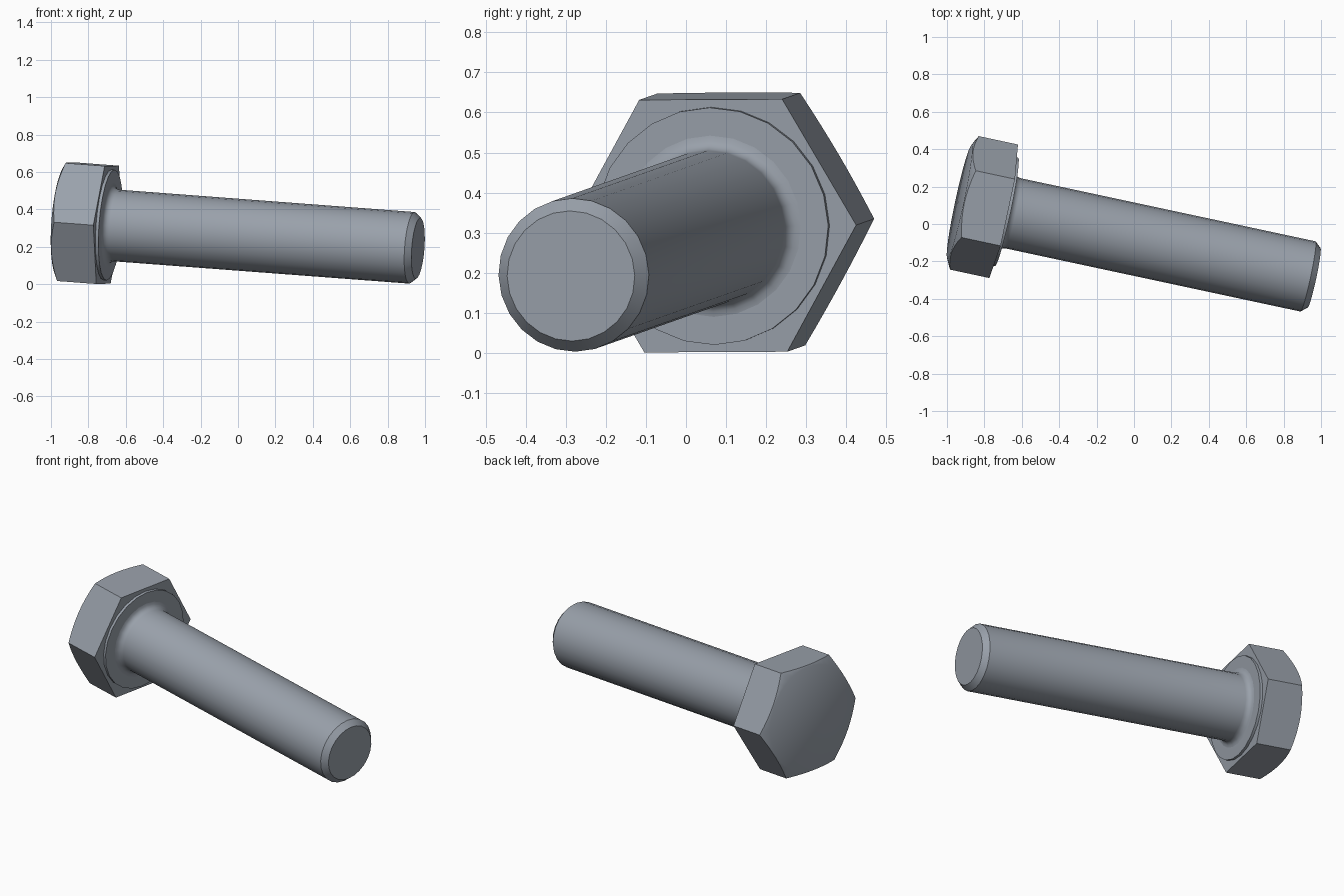
import bpy
import bmesh
import math
from mathutils import Matrix, Vector

cube = bpy.data.objects.get("Cube")
if cube:
    bpy.data.objects.remove(cube, do_unlink=True)

# Steel material
steel = bpy.data.materials.new("steel_grey")
steel.use_nodes = True
colour = (0.32, 0.355, 0.405, 1)
steel.diffuse_color = colour
steel.node_tree.nodes["Principled BSDF"].inputs["Base Color"].default_value = colour

# Bolt frame: local z runs along the axis from the head's underside to the tip
axis = Vector((0.975, -0.2087, -0.0736)).normalized()
across = Vector((0.21, 0.978, 0.005))
across = (across - axis * across.dot(axis)).normalized()
up = axis.cross(across)
FRAME = Matrix((across, up, axis)).transposed().to_4x4()
FRAME.translation = Vector((-0.697, 0.068, 0.317))

LENGTH = 1.702
CORNER = 0.365
FLAT = CORNER * math.cos(math.pi / 6)


def circle(radius, z):
    return lambda a: (radius, z)


def hex_radius(a):
    return FLAT / math.cos((a % (math.pi / 3)) - math.pi / 6)


def chamfer_z(radius):
    return -0.215 - 0.48 * (CORNER - radius)


def build(name, rings, steps, start=None, end=None):
    """Skin rings of (radius, z) around the axis, with optional fan ends."""
    bm = bmesh.new()
    loops = []
    for ring in rings:
        loop = []
        for i in range(steps):
            a = math.tau * i / steps
            r, z = ring(a)
            loop.append(bm.verts.new((r * math.cos(a), r * math.sin(a), z)))
        loops.append(loop)
    for lo, hi in zip(loops, loops[1:]):
        for i in range(steps):
            j = (i + 1) % steps
            bm.faces.new((lo[i], lo[j], hi[j], hi[i]))
    for loop, z in ((loops[0], start), (loops[-1], end)):
        if z is not None:
            tip = bm.verts.new((0, 0, z))
            for i in range(steps):
                bm.faces.new((loop[i], loop[(i + 1) % steps], tip))
    bmesh.ops.recalc_face_normals(bm, faces=bm.faces)
    mesh = bpy.data.meshes.new(name)
    bm.to_mesh(mesh)
    bm.free()
    mesh.materials.append(steel)
    obj = bpy.data.objects.new(name, mesh)
    bpy.context.collection.objects.link(obj)
    obj.matrix_world = FRAME
    bpy.ops.object.select_all(action='DESELECT')
    obj.select_set(True)
    bpy.context.view_layer.objects.active = obj
    bpy.ops.object.shade_smooth_by_angle(angle=math.radians(35))
    return obj


# Hexagonal head with a conical chamfer that leaves curved rims on the flats
inner = FLAT - 0.008
build("hex_head", [
    lambda a: (hex_radius(a), 0),
    lambda a: (hex_radius(a), chamfer_z(hex_radius(a))),
    circle(inner, chamfer_z(inner)),
], 48, start=0, end=chamfer_z(inner) - 0.004)

# Raised bearing face under the head
build("bearing_face", [circle(0.297, 0), circle(0.297, 0.016)], 24, start=0, end=0.016)

# Shank with a filleted root and a chamfered tip
SHANK = 0.192
FILLET = 0.035
root = []
for k in range(5):
    t = math.pi / 2 * k / 4
    root.append(circle(SHANK + FILLET * (1 - math.sin(t)),
                       0.016 + FILLET * (1 - math.cos(t))))
build("shank", root + [
    circle(SHANK, LENGTH - 0.033),
    circle(0.163, LENGTH),
], 24, end=LENGTH)
